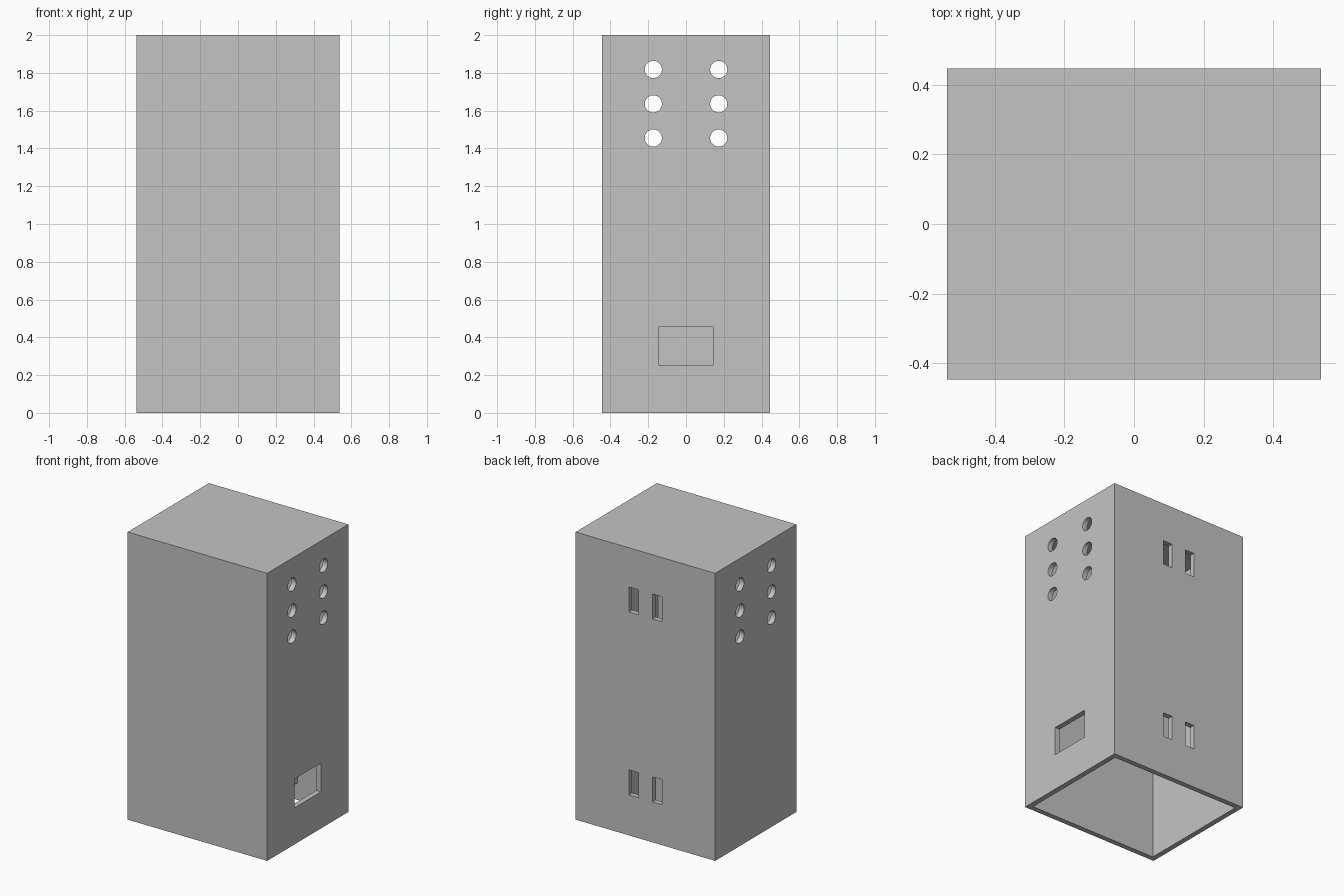
import bpy
import bmesh
from math import pi
from mathutils import Matrix, Vector

cube = bpy.data.objects.get("Cube")
if cube:
    bpy.data.objects.remove(cube, do_unlink=True)

W, D, H, T = 1.073, 0.891, 2.0, 0.0364   # width, depth, height, wall thickness

grey = bpy.data.materials.new("plain_grey")
grey.use_nodes = True
grey.diffuse_color = (0.55, 0.55, 0.55, 1)
grey.node_tree.nodes["Principled BSDF"].inputs["Base Color"].default_value = grey.diffuse_color


def add_box(bm, low, high):
    low, high = Vector(low), Vector(high)
    place = Matrix.Translation((low + high) / 2) @ Matrix.Diagonal((*(high - low), 1))
    bmesh.ops.create_cube(bm, size=1, matrix=place)


def add_bore(bm, y, z, radius):
    place = Matrix.Translation((0, y, z)) @ Matrix.Rotation(pi / 2, 4, "Y")
    bmesh.ops.create_cone(bm, cap_ends=True, segments=40, radius1=radius,
                          radius2=radius, depth=W + 0.2, matrix=place)


def make_object(name, bm):
    bmesh.ops.recalc_face_normals(bm, faces=bm.faces[:])
    mesh = bpy.data.meshes.new(name)
    bm.to_mesh(mesh)
    bm.free()
    mesh.materials.append(grey)
    obj = bpy.data.objects.new(name, mesh)
    bpy.context.collection.objects.link(obj)
    return obj


def box_object(name, low, high):
    bm = bmesh.new()
    add_box(bm, low, high)
    return make_object(name, bm)


def cut(target, cutter):
    mod = target.modifiers.new("cut", "BOOLEAN")
    mod.operation = "DIFFERENCE"
    mod.solver = "EXACT"
    mod.object = cutter
    cutter.hide_render = True
    bpy.context.view_layer.objects.active = target
    bpy.ops.object.modifier_apply(modifier=mod.name)
    bpy.data.objects.remove(cutter, do_unlink=True)


# Enclosure shell, open at the bottom
shell = box_object("enclosure_shell", (-W / 2, -D / 2, 0), (W / 2, D / 2, H))
cut(shell, box_object("cavity_cutter", (T - W / 2, T - D / 2, -0.2),
                      (W / 2 - T, D / 2 - T, H - T)))

# Round side holes, socket window and rear strap slots
bm = bmesh.new()
for y in (-0.173, 0.173):
    for z in (1.455, 1.636, 1.818):
        add_bore(bm, y, z, 0.0455)
add_box(bm, (W / 2 - 0.1, -0.1455, 0.2545), (W / 2 + 0.1, 0.1455, 0.4545))
for x in (-0.091, 0.091):
    for z in (0.282, 1.554):
        add_box(bm, (x - T, D / 2 - 0.1, z), (x + T, D / 2 + 0.1, z + 0.173))
cut(shell, make_object("opening_cutter", bm))

# Small pocket behind the lower slots, open towards the rear wall
back = D / 2 - T + 0.01
pocket = box_object("slot_pocket", (-0.173, 0.282, 0.12), (0.173, back, 0.61))
cut(pocket, box_object("pocket_cutter", (T - 0.173, 0.282 + T, 0.12 + T),
                       (0.173 - T, back + 0.1, 0.61 - T)))
